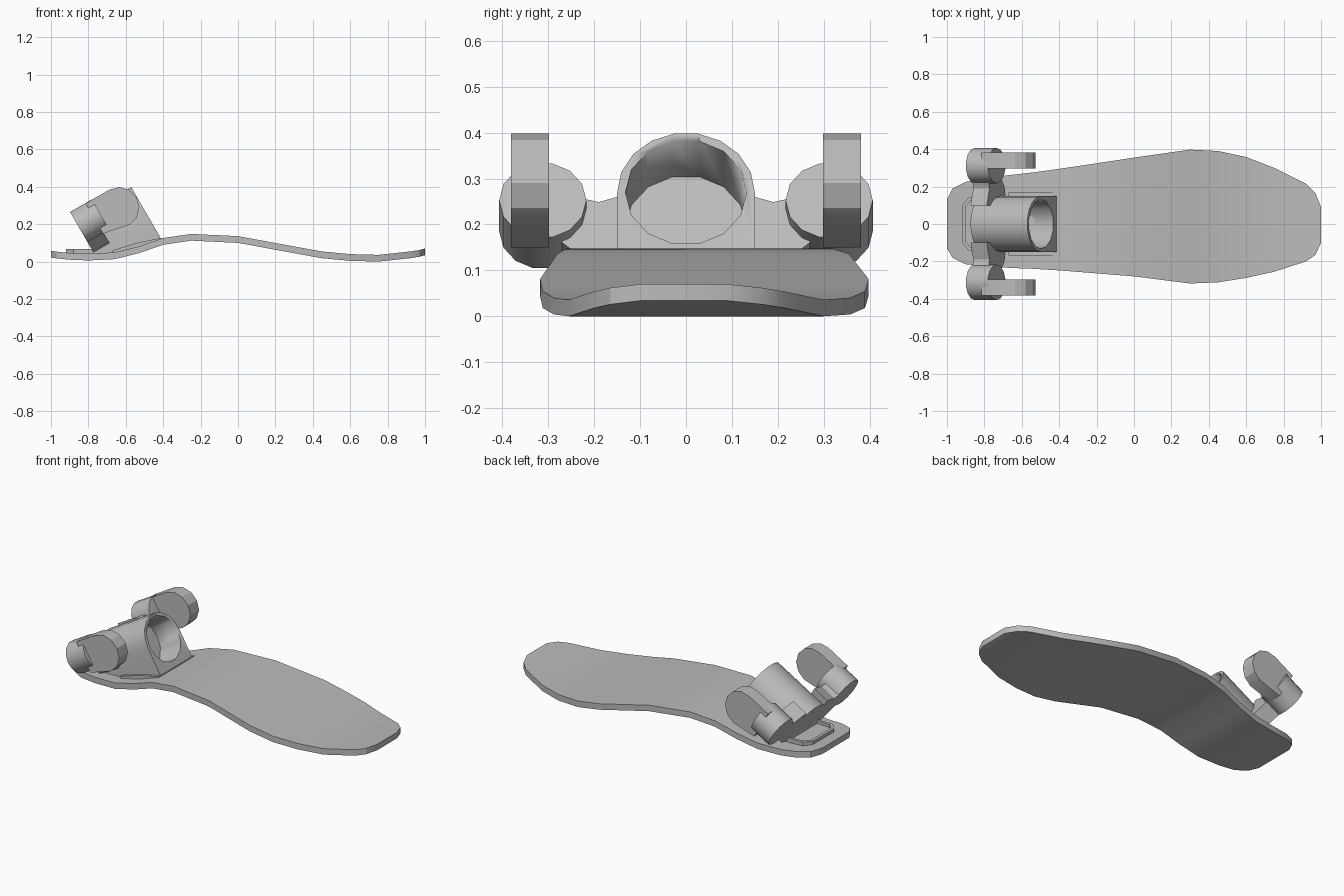
import bpy, bmesh, math
from mathutils import Vector, Matrix

cube = bpy.data.objects.get("Cube")
if cube:
    bpy.data.objects.remove(cube)

grey = bpy.data.materials.new("plain_grey")
grey.use_nodes = True
grey.diffuse_color = (0.5, 0.5, 0.5, 1)
grey.node_tree.nodes["Principled BSDF"].inputs["Base Color"].default_value = (0.5, 0.5, 0.5, 1)

# Tilted frame of the bracket: local (u, y, v) -> world
TILT = Matrix.Rotation(-math.radians(30), 4, 'Y')
BACK, FRONT = -0.645, -0.295


def finish(name, bm, tilt=False, smooth=True):
    bmesh.ops.recalc_face_normals(bm, faces=bm.faces)
    if tilt:
        bm.transform(TILT)
    mesh = bpy.data.meshes.new(name)
    bm.to_mesh(mesh)
    bm.free()
    mesh.materials.append(grey)
    obj = bpy.data.objects.new(name, mesh)
    bpy.context.collection.objects.link(obj)
    if smooth:
        bpy.ops.object.select_all(action='DESELECT')
        obj.select_set(True)
        bpy.context.view_layer.objects.active = obj
        bpy.ops.object.shade_smooth_by_angle(angle=math.radians(28))
    return obj


def prism(points, offset):
    """Extrude a closed outline of 3D points by an offset."""
    bm = bmesh.new()
    face = bm.faces.new([bm.verts.new(p) for p in points])
    out = bmesh.ops.extrude_face_region(bm, geom=[face])
    moved = [g for g in out["geom"] if isinstance(g, bmesh.types.BMVert)]
    bmesh.ops.translate(bm, verts=moved, vec=offset)
    return bm


def arc(cx, cy, r, start, end, steps):
    angles = [math.radians(start + (end - start) * i / steps) for i in range(steps + 1)]
    return [(cx + r * math.cos(a), cy + r * math.sin(a)) for a in angles]


def clip(bm, point, normal):
    """Cut away everything on the side the normal points to and cap it."""
    geom = bm.verts[:] + bm.edges[:] + bm.faces[:]
    cut = bmesh.ops.bisect_plane(bm, geom=geom, plane_co=point, plane_no=normal, clear_outer=True)
    edges = [g for g in cut["geom_cut"] if isinstance(g, bmesh.types.BMEdge)]
    bmesh.ops.holes_fill(bm, edges=edges)


# Sole: stations of x, right edge, left edge, underside height
stations = [
    (-1, -.13, .13, .022), (-.97, -.18, .19, .017), (-.9, -.215, .225, .01),
    (-.8, -.225, .245, .006), (-.66, -.235, .262, .013), (-.53, -.24, .277, .045),
    (-.4, -.248, .295, .09), (-.25, -.26, .317, .112), (0, -.28, .355, .1),
    (.3, -.318, .398, .045), (.45, -.312, .39, .018), (.6, -.288, .358, .004),
    (.75, -.255, .3, 0), (.92, -.2, .215, .018), (.97, -.165, .165, .026),
    (1, -.1, .09, .034),
]
THICK = .036
bm = bmesh.new()
rings = [[bm.verts.new(p) for p in ((x, a, z), (x, b, z), (x, b, z + THICK), (x, a, z + THICK))]
         for x, a, b, z in stations]
for r, s in zip(rings, rings[1:]):
    for i in range(4):
        j = (i + 1) % 4
        bm.faces.new((r[i], r[j], s[j], s[i]))
bm.faces.new(rings[0])
bm.faces.new(rings[-1])
finish("sole", bm)

# Heel pad with a shallow recess
pad = [(-.92, -.1), (-.88, -.145), (-.77, -.145), (-.77, .145), (-.88, .145), (-.92, .1)]
bm = prism([(x, y, .03) for x, y in pad], (0, 0, .038))
bmesh.ops.recalc_face_normals(bm, faces=bm.faces)
top = max(bm.faces, key=lambda f: f.calc_center_median().z)
bmesh.ops.inset_individual(bm, faces=[top], thickness=.02)
inner = bmesh.ops.extrude_face_region(bm, geom=[top])
bmesh.ops.translate(bm, verts=[g for g in inner["geom"] if isinstance(g, bmesh.types.BMVert)], vec=(0, 0, -.018))
bmesh.ops.delete(bm, geom=[top], context='FACES')
finish("heel_pad", bm, smooth=False)

# Socket body: arched profile pushed along the tilt, trimmed to the sole
SOCKET_V, SOCKET_R = .482, .15
profile = [(SOCKET_R, .2)] + arc(0, SOCKET_V, SOCKET_R, 0, 180, 9) + [(-SOCKET_R, .2)]
bm = prism([(BACK, y, v) for y, v in profile], (FRONT - BACK, 0, 0))
bm.transform(TILT)
clip(bm, Vector((-.41, 0, .11)), Vector((.3, 0, -1)))
clip(bm, Vector((0, 0, .03)), Vector((0, 0, -1)))
socket = finish("socket_body", bm)

# Blind bore of the socket
bore = finish("bore_cutter", prism([(-.45, y, v) for y, v in arc(0, SOCKET_V, .132, 0, 360, 14)[:-1]],
                                   (.3, 0, 0)), tilt=True)
bore.hide_render = True
bore.hide_viewport = True
cut = socket.modifiers.new("bore", 'BOOLEAN')
cut.operation = 'DIFFERENCE'
cut.object = bore
cut.solver = 'EXACT'

# Flange where the socket meets the sole
finish("socket_flange", prism([(x, -.168, z) for x, z in
                               ((-.67, .03), (-.41, .1), (-.41, .127), (-.54, .1), (-.67, .06))],
                              (0, .336, 0)), smooth=False)

# Wings on both sides: web, round lobe and flat hinge tab
LOBE_Y, LOBE_V = .312, .586
for side, label in ((1, "left"), (-1, "right")):
    web = [(.1, .42), (.1, .63), (.15, .615), (.19, .602), (.23, .612), (.27, .64),
           (.27, .5), (.2, .44)]
    finish(label + "_web", prism([(BACK, side * y, v) for y, v in web], (.1, 0, 0)), tilt=True)

    lobe = arc(side * LOBE_Y, LOBE_V, .095, 0, 360, 14)[:-1]
    finish(label + "_lobe", prism([(BACK, y, v) for y, v in lobe], (.135, 0, 0)), tilt=True)

    tab = [(-.55, .677)] + arc(-.405, .569, .108, 90, -90, 6) + [(-.55, .49)]
    finish(label + "_hinge_tab", prism([(u, side * .298, v) for u, v in tab],
                                       (0, side * .083, 0)), tilt=True)
